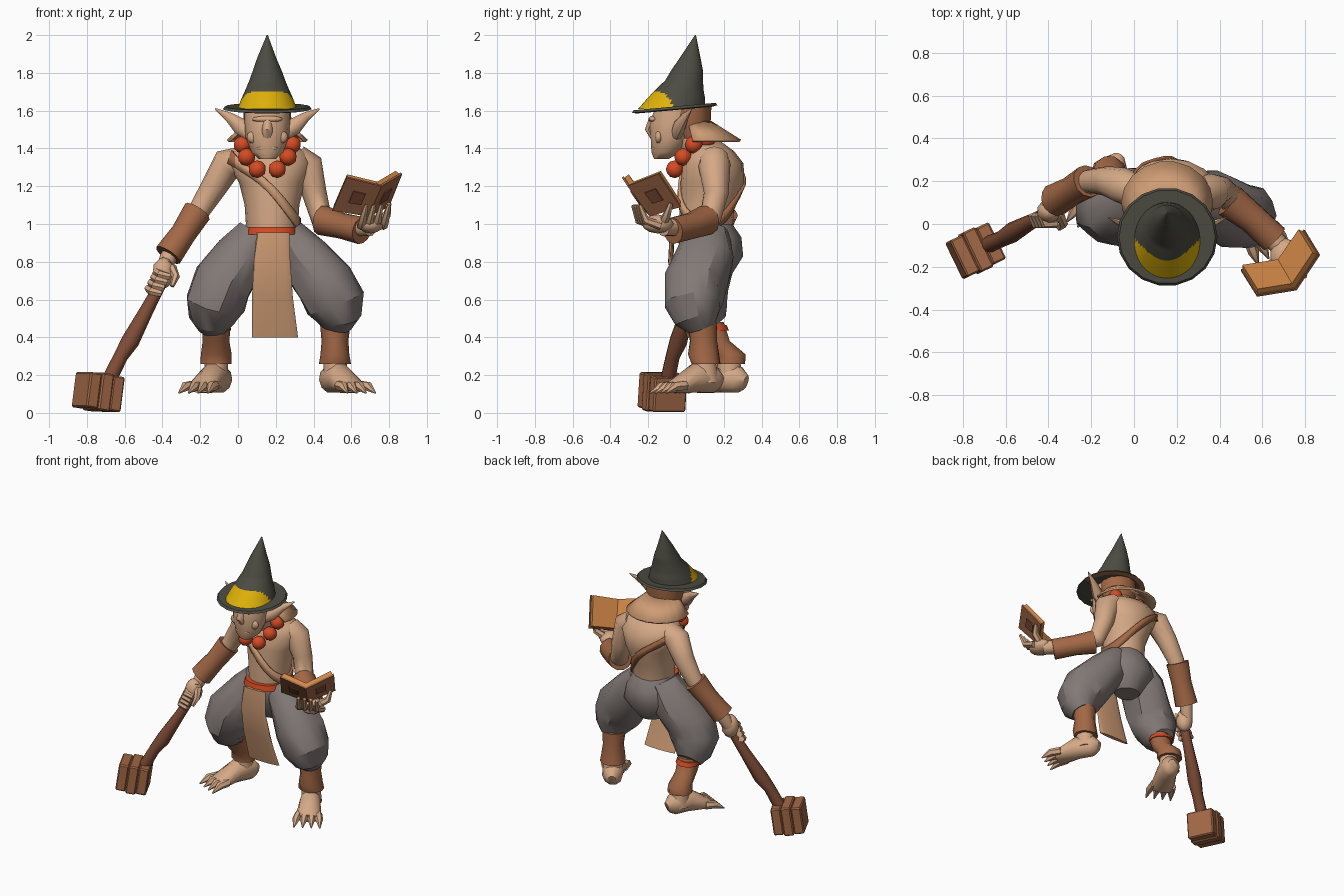
import bpy, bmesh, math, random
from mathutils import Vector, Matrix

random.seed(4)
if "Cube" in bpy.data.objects:
    bpy.data.objects.remove(bpy.data.objects["Cube"])


def material(name, *rgb):
    mat = bpy.data.materials.new(name)
    mat.use_nodes = True
    color = [(c / 255) ** 2.2 for c in rgb] + [1]
    mat.diffuse_color = color
    mat.node_tree.nodes["Principled BSDF"].inputs["Base Color"].default_value = color
    return mat


skin = material("skin", 212, 167, 133)
cloth = material("tan cloth", 206, 155, 116)
grey = material("grey trousers", 130, 121, 118)
felt = material("dark felt", 78, 77, 68)
yellow = material("yellow patch", 222, 176, 18)
leather = material("leather", 162, 104, 72)
wood = material("dark wood", 126, 77, 57)
red = material("red beads", 212, 76, 40)
paper = material("amber pages", 208, 134, 72)


def finish(name, bm, *mats, angle=50):
    bmesh.ops.recalc_face_normals(bm, faces=bm.faces)
    mesh = bpy.data.meshes.new(name)
    bm.to_mesh(mesh)
    bm.free()
    obj = bpy.data.objects.new(name, mesh)
    bpy.context.collection.objects.link(obj)
    for mat in mats:
        mesh.materials.append(mat)
    bpy.ops.object.select_all(action="DESELECT")
    obj.select_set(True)
    bpy.context.view_layer.objects.active = obj
    bpy.ops.object.shade_smooth_by_angle(angle=math.radians(angle))
    return obj


def loft(name, rows, *mats, n=12, ref=(0, 1, 0), flat=False, jitter=0, rule=None, angle=50):
    """Skin elliptical rings along rows of x, y, z, radius a, optional radius b."""
    bm, rings = bmesh.new(), []
    pts = [Vector(r[:3]) for r in rows]
    for i, row in enumerate(rows):
        tangent = (pts[min(i + 1, len(pts) - 1)] - pts[max(i - 1, 0)]).normalized()
        if flat:
            tangent = Vector((0, 0, -1))
        v = Vector(ref)
        v = (v - tangent * v.dot(tangent)).normalized()
        u = tangent.cross(v)
        ring = []
        for k in range(n):
            t = math.tau * k / n
            grow = 1 + random.uniform(-jitter, jitter)
            ring.append(bm.verts.new(pts[i] + (u * row[3] * math.cos(t) + v * row[-1] * math.sin(t)) * grow))
        rings.append(ring)
    for low, high in zip(rings, rings[1:]):
        for k in range(n):
            j = (k + 1) % n
            bm.faces.new((low[k], low[j], high[j], high[k]))
    bm.faces.new(rings[0])
    bm.faces.new(rings[-1])
    if rule:
        for face in bm.faces:
            face.material_index = rule(face.calc_center_median())
    return finish(name, bm, *mats, angle=angle)


def refine(rows, steps):
    """Insert evenly blended rows between the given ones."""
    out = [[p + (q - p) * s / steps for p, q in zip(a, b)] for a, b in zip(rows, rows[1:]) for s in range(steps)]
    return out + [rows[-1]]


def ball(name, center, size, mat, detail=2):
    bm = bmesh.new()
    bmesh.ops.create_icosphere(bm, subdivisions=detail, radius=1,
                               matrix=Matrix.Translation(center) @ Matrix.Diagonal((*size, 1)))
    return finish(name, bm, mat)


def slab(name, corners, depth, mat):
    """A four-cornered plate thickened along its normal."""
    bm = bmesh.new()
    lower = [Vector(c) for c in corners]
    normal = (lower[1] - lower[0]).cross(lower[3] - lower[0]).normalized() * depth
    face = bm.faces.new([bm.verts.new(c) for c in lower])
    out = bmesh.ops.extrude_face_region(bm, geom=[face])["geom"]
    bmesh.ops.translate(bm, vec=normal, verts=[g for g in out if isinstance(g, bmesh.types.BMVert)])
    return finish(name, bm, mat, angle=20)


def strip(name, left, right, *mats, closed=False, rule=None):
    """A ribbon between two rows of points, thickened."""
    bm = bmesh.new()
    pairs = [(bm.verts.new(a), bm.verts.new(b)) for a, b in zip(left, right)]
    for p, q in zip(pairs, pairs[1:] + (pairs[:1] if closed else [])):
        face = bm.faces.new((p[0], p[1], q[1], q[0]))
        face.material_index = rule(face.calc_center_median()) if rule else 0
    mod = finish(name, bm, *mats).modifiers.new("thickness", "SOLIDIFY")
    mod.thickness, mod.offset = .015, 0


# Torso, neck and shoulder strap
trunk = [(.18, .105, .95, .135, .14), (.18, .11, 1.1, .145, .145), (.18, .14, 1.22, .175, .168),
         (.17, .14, 1.32, .225, .165), (.165, .135, 1.385, .195, .12), (.16, .1, 1.44, .08, .08)]
loft("torso", trunk, skin, n=16, flat=True)
loft("neck", [(.16, .1, 1.36, .1), (.155, .02, 1.47, .09)], skin)


def on_trunk(t, z):
    low, high = next((a, b) for a, b in zip(trunk, trunk[1:]) if a[2] <= z <= b[2])
    f = (z - low[2]) / (high[2] - low[2])
    cx, cy, _, a, b = [p + (q - p) * f for p, q in zip(low, high)]
    return Vector((cx + (a + .006) * math.cos(t), cy + (b + .006) * math.sin(t), z))


turns = [math.tau * k / 32 for k in range(32)]
strip("shoulder_strap", *[[on_trunk(t, 1.18 + w - .18 * math.cos(t)) for t in turns] for w in (-.035, .03)],
      leather, cloth, closed=True, rule=lambda c: int(c.y < .06))

# Head and face
loft("head", [(.155, -.13, 1.345, .045, .04), (.155, -.105, 1.38, .085, .08), (.155, -.08, 1.46, .115, .11),
              (.155, -.065, 1.54, .12, .13), (.155, -.04, 1.63, .12, .12)], skin, n=14, flat=True)
loft("nose", [(.155, -.175, 1.56, .02), (.155, -.2, 1.5, .028, .018), (.155, -.175, 1.46, .025, .015)], skin, n=8)
ball("brow", (.155, -.175, 1.555), (.085, .025, .018), skin)
ball("lower_lip", (.155, -.165, 1.4), (.06, .02, .015), skin)
for side, label in ((1, "left"), (-1, "right")):
    ball(label + "_cheek", (.155 + side * .07, -.145, 1.46), (.04, .02, .035), skin)
    ear = [(.09, -.05, 1.47, .03, .03), (.14, -.035, 1.515, .045, .035),
           (.2, -.005, 1.565, .027, .02), (.275, .03, 1.61, .004, .003)]
    loft(label + "_ear", [(.155 + side * r[0], *r[1:]) for r in ear], skin, n=8)

# Hair and flared neck flap
loft("hair", [(.155, .01, 1.63, .125), (.155, .02, 1.53, .128, .11), (.155, .04, 1.45, .1, .08)],
     leather, flat=True)
fan = [math.radians(a) for a in range(-20, 201, 20)]
strip("neck_flap", [(.155 + .1 * math.cos(t), .04 + .09 * math.sin(t), 1.54) for t in fan],
      [(.155 + .21 * math.cos(t), .1 + .19 * math.sin(t), 1.44) for t in fan], cloth)

# Pointed hat with a crescent front patch
cone = [(.155, -.075, 1.61, .158, .178), (.155, -.05, 1.67, .134, .15), (.155, -.035, 1.71, .116, .128),
        (.155, -.01, 1.76, .095, .1), (.155, .005, 1.81, .077, .085), (.152, .022, 1.88, .05, .055),
        (.155, .05, 2, .003, .003)]
loft("hat_cone", refine(cone, 5), felt, yellow, n=48, flat=True,
     rule=lambda c: int(c.y < -.165 + 4.3 * (c.x - .155) ** 2 and c.y < -.07 and c.z < 1.7))
brim = loft("hat_brim", [(.155, -.06, 1.603, .2, .2), (.155, -.06, 1.608, .235, .23), (.155, -.06, 1.622, .225, .22)],
            felt, leather, n=18, flat=True, rule=lambda c: int(c.z < 1.607 and c.y > -.055))
for vert in brim.data.vertices:
    vert.co.z += .09 * (vert.co.y + .06)

# Bead necklace
for side in (1, -1):
    for out, y, z in ((.053, -.06, 1.29), (.11, -.015, 1.355), (.132, .04, 1.42), (.1, .11, 1.45)):
        ball("necklace_bead", (.155 + side * out, y, z), (.047,) * 3, red)

# Trousers, front sash and hanging cloth
loft("trouser_seat", [(.18, .11, 1.0, .135, .135), (.18, .125, .93, .175, .165), (.18, .14, .83, .19, .165),
                      (.18, .14, .7, .09, .08)], grey, n=16, flat=True, jitter=.03)
for label, rows in (("right", [(.1, .11, .95, .1, .12), (.02, .11, .83, .14, .155), (-.08, .06, .69, .16, .165),
                               (-.125, .07, .58, .16, .155), (-.13, .11, .5, .125), (-.13, .15, .455, .08)]),
                    ("left", [(.26, .11, .95, .1, .12), (.35, .11, .83, .14, .155), (.46, .05, .69, .165, .165),
                              (.515, .04, .58, .155, .155), (.53, .065, .51, .125), (.52, .085, .455, .08)])):
    loft(label + "_trouser_leg", rows, grey, n=14, jitter=.07, angle=32)
loft("sash", [(.18, .03, .945, .135, .105), (.18, .03, .985, .125, .095)], red, n=16, flat=True)
loft("hanging_cloth", [(.185, -.075, .955, .085, .012), (.18, -.08, .8, .1, .014), (.185, -.045, .62, .108, .014),
                       (.195, .02, .4, .12, .014)], cloth, n=16, flat=True, jitter=.06, angle=25)

# Lower legs, ankle wraps and clawed feet
up = Vector((0, 0, 1))
for label, x, y, turn, lean in (("right", -.115, .225, -.45, .09), ("left", .515, .095, .52, 0)):
    ahead = Vector((math.sin(turn), -math.cos(turn), 0))
    across = Vector((math.cos(turn), math.sin(turn), 0))
    base = Vector((x, y, 0))
    loft(label + "_ankle_wrap", [(x, y - .01 - lean, .48, .078, .08), (x, y - lean * .7, .38, .07, .075),
                                 (x, y + lean * .1, .31, .078, .085), (x, y + .01, .26, .085, .08)],
         leather, n=10, flat=True, jitter=.05)
    loft(label + "_ankle", [(x, y, .3, .06), (x, y + .01, .16, .065, .075)], skin, n=10, flat=True)
    sole = ((-.1, .16, .03, .04), (-.06, .175, .065, .072), (.05, .185, .07, .08),
            (.14, .15, .08, .05), (.2, .135, .075, .03))
    loft(label + "_foot", [(*(base + ahead * d + up * z), a, b) for d, z, a, b in sole], skin, n=10, ref=up)
    for k in range(4):
        root = base + across * (k - 1.5) * .042
        loft(label + "_toe", [(*(root + ahead * d + across * (k - 1.5) * s + up * z), r)
             for d, s, z, r in ((.15, 0, .145, .028), (.22, .008, .14, .026), (.28, .015, .105, .004))],
             skin, n=6, ref=up)
loft("ankle_tie", [(-.125, .13, .465, .085), (-.12, .145, .435, .083)], red, flat=True)

# Arms and bracers
loft("right_arm", [(.02, .15, 1.33, .08), (-.055, .18, 1.32, .085), (-.125, .2, 1.2, .07), (-.2, .2, 1.08, .058),
                   (-.37, .11, .82, .045), (-.4, .08, .75, .04)], skin)
loft("left_arm", [(.31, .15, 1.34, .08), (.365, .15, 1.31, .085), (.405, .16, 1.16, .065), (.44, .13, 1.04, .062),
                  (.55, .03, .99, .055), (.7, -.12, .98, .045)], skin)
loft("right_bracer", [(-.215, .2, 1.065, .078), (-.29, .155, .95, .068), (-.37, .11, .835, .077)],
     leather, jitter=.03)
loft("left_bracer", [(.445, .11, 1.02, .082), (.55, .03, .99, .07), (.655, -.07, .965, .072)], leather, jitter=.03)

# Hands: one gripping the handle, one under the book
ball("right_palm", (-.395, .06, .74), (.06, .055, .085), skin)
for k in range(4):
    z = .75 - k * .03
    x = -.385 - k * .015
    loft("right_finger", [(x - .045, .045, z, .022), (x - .03, 0, z - .015, .022), (x + .025, 0, z - .03, .018)],
         skin, n=6, ref=up)
loft("right_thumb", [(-.35, .05, .77, .025), (-.33, 0, .72, .022), (-.35, -.02, .67, .012)], skin, n=6)
ball("left_palm", (.705, -.15, 1.0), (.07, .085, .05), skin)
for k in range(4):
    x = .65 + k * .04
    y = -.22 + k * .012
    loft("left_finger", [(x, y + .05, .99, .024), (x + .01, y - .03, 1.02, .022), (x + .03, y - .06, 1.1, .011)],
         skin, n=6, ref=(1, 0, 0))
loft("left_thumb", [(.73, -.12, 1.01, .026), (.79, -.1, 1.05, .022), (.8, -.08, 1.11, .012)], skin, n=6)

# Open book
spine = [Vector((.69, -.19, 1.04)), Vector((.76, -.31, 1.2))]
for label, near, far in (("left", (.5, -.22, 1.07), (.575, -.34, 1.245)),
                         ("right", (.8, -.03, 1.09), (.87, -.145, 1.265))):
    quad = [spine[0], spine[1], Vector(far), Vector(near)]
    normal = (quad[1] - quad[0]).cross(quad[3] - quad[0]).normalized()
    facing = math.copysign(1, normal.z)
    slab(label + "_book_cover", quad, .012 * facing, leather)
    middle = sum(quad, Vector()) / 4
    pages = [middle + (c - middle) * .94 + normal * facing * .01 for c in quad]
    slab(label + "_book_pages", pages, .03 * facing, paper)
    slab(label + "_cover_plate", [middle + (c - middle) * .35 for c in quad], -.006 * facing, wood)

# Mallet: swelling handle and head made of three boards
loft("mallet_handle", [(-.375, .06, .8, .025), (-.4, .05, .7, .03), (-.48, .01, .55, .036), (-.57, -.04, .38, .048),
                       (-.62, -.07, .3, .038), (-.69, -.1, .16, .04)], wood, n=10)
pose = Matrix.Translation((-.74, -.125, .11)) @ Matrix.Rotation(.45, 4, "Z") @ Matrix.Rotation(.14, 4, "Y")
for k in (-1, 0, 1):
    bm = bmesh.new()
    size = (.068, .205 - .015 * abs(k), .2 - .012 * abs(k), 1)
    bmesh.ops.create_cube(bm, size=1, matrix=pose @ Matrix.Translation((k * .068, 0, 0)) @ Matrix.Diagonal(size))
    bmesh.ops.bevel(bm, geom=bm.edges[:], offset=.008, segments=1, affect="EDGES")
    finish("mallet_board", bm, leather, angle=20)
